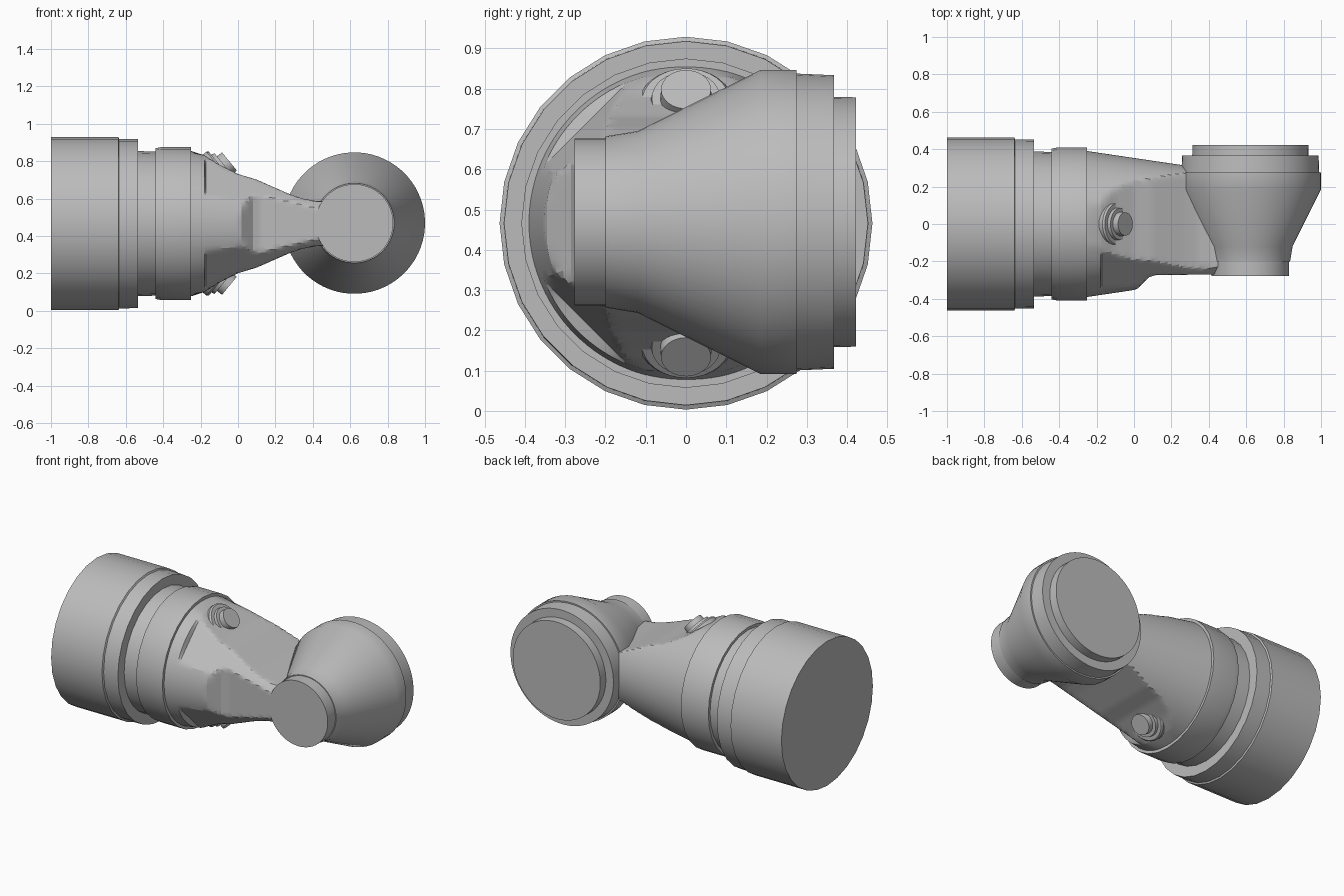
import bpy, bmesh
from math import pi, sin, cos, radians, sqrt
from mathutils import Vector

if "Cube" in bpy.data.objects:
    bpy.data.objects.remove(bpy.data.objects["Cube"], do_unlink=True)

MID = 0.466          # height of the main axis

grey = bpy.data.materials.new("light grey")
grey.use_nodes = True
grey.diffuse_color = (0.5, 0.5, 0.5, 1)
grey.node_tree.nodes["Principled BSDF"].inputs["Base Color"].default_value = (0.5, 0.5, 0.5, 1)


def loft(name, rings, angle=30):
    """Skin closed rings of points, cap both ends."""
    bm = bmesh.new()
    loops = [[bm.verts.new(p) for p in ring] for ring in rings]
    n = len(loops[0])
    for a, b in zip(loops, loops[1:]):
        for i in range(n):
            j = (i + 1) % n
            bm.faces.new((a[i], a[j], b[j], b[i]))
    bm.faces.new(loops[0][::-1])
    bm.faces.new(loops[-1])
    bmesh.ops.recalc_face_normals(bm, faces=bm.faces)
    mesh = bpy.data.meshes.new(name)
    bm.to_mesh(mesh)
    bm.free()
    mesh.materials.append(grey)
    ob = bpy.data.objects.new(name, mesh)
    bpy.context.collection.objects.link(ob)
    bpy.ops.object.select_all(action='DESELECT')
    ob.select_set(True)
    bpy.context.view_layer.objects.active = ob
    bpy.ops.object.shade_smooth_by_angle(angle=radians(angle))
    return ob


def turned(name, origin, axis, profile, sides):
    """Turn (distance along axis, radius) pairs around an axis."""
    axis = Vector(axis).normalized()
    side = axis.orthogonal().normalized()
    other = axis.cross(side)
    rings = []
    for d, r in profile:
        turns = [2 * pi * (i + 0.5) / sides for i in range(sides)]
        rings.append([Vector(origin) + axis * d + (side * cos(t) + other * sin(t)) * r
                      for t in turns])
    return loft(name, rings)


def along(x, table):
    """Linear interpolation in a table of (x, value)."""
    for (x0, v0), (x1, v1) in zip(table, table[1:]):
        if x <= x1:
            return v0 + (v1 - v0) * max(0, x - x0) / (x1 - x0)
    return table[-1][1]


# Main barrel with its stepped rim, groove and collar ring
turned("barrel", (0, 0, MID), (1, 0, 0),
       [(-1, 0.463), (-0.64, 0.463), (-0.635, 0.453), (-0.535, 0.452),
        (-0.535, 0.388), (-0.44, 0.385), (-0.44, 0.403), (-0.41, 0.409),
        (-0.25, 0.409), (-0.25, 0.38)], 28)

# Tapered neck: a cone trimmed by top, bottom, front and sloped corner planes
half_height = [(-0.26, 0.41), (-0.17, 0.36), (-0.1, 0.315), (0, 0.265),
               (0.1, 0.235), (0.27, 0.16), (0.34, 0.135), (0.42, 0.12), (0.62, 0.12)]
front_depth = [(-0.26, 0.45), (0.02, 0.345), (0.08, 0.285), (0.12, 0.272), (0.62, 0.27)]


def neck_ring(x, count=120):
    ring = []
    for i in range(count):
        t = 2 * pi * i / count
        c, s = cos(t), sin(t)
        reach = [0.39 - 0.148 * (x + 0.25)]
        if abs(s) > 0.01:
            reach.append(along(x, half_height) / abs(s))
        if c < -0.01:
            reach.append(along(x, front_depth) / -c)
            if x > -0.175:
                reach.append((0.35 - 0.17 * (x + 0.17)) * sqrt(2) / (abs(s) - c))
        r = min(reach)
        ring.append((x, r * c, MID + r * s))
    return ring


stations = [-0.26, -0.18, -0.17] + [-0.14 + 0.02 * k for k in range(39)]
loft("neck", [neck_ring(x) for x in stations], 20)

# Cross joint: flared bell turned around the depth axis
turned("joint_bell", (0.622, 0, 0.469), (0, 1, 0),
       [(-0.277, 0.208), (-0.2, 0.208), (-0.2, 0.213), (-0.12, 0.226),
        (0.185, 0.378), (0.275, 0.378), (0.275, 0.369), (0.367, 0.365),
        (0.367, 0.311), (0.422, 0.31)], 64)

# Bolts with stepped washers on the sloped top and bottom of the neck
for name, up in (("top_bolt", 1), ("bottom_bolt", -1)):
    turned(name, (-0.1, 0, MID + up * 0.288), (0.77, 0, up * 0.63),
           [(-0.05, 0.118), (0.008, 0.118), (0.018, 0.11), (0.018, 0.088),
            (0.036, 0.085), (0.036, 0.064), (0.07, 0.062)], 32)
